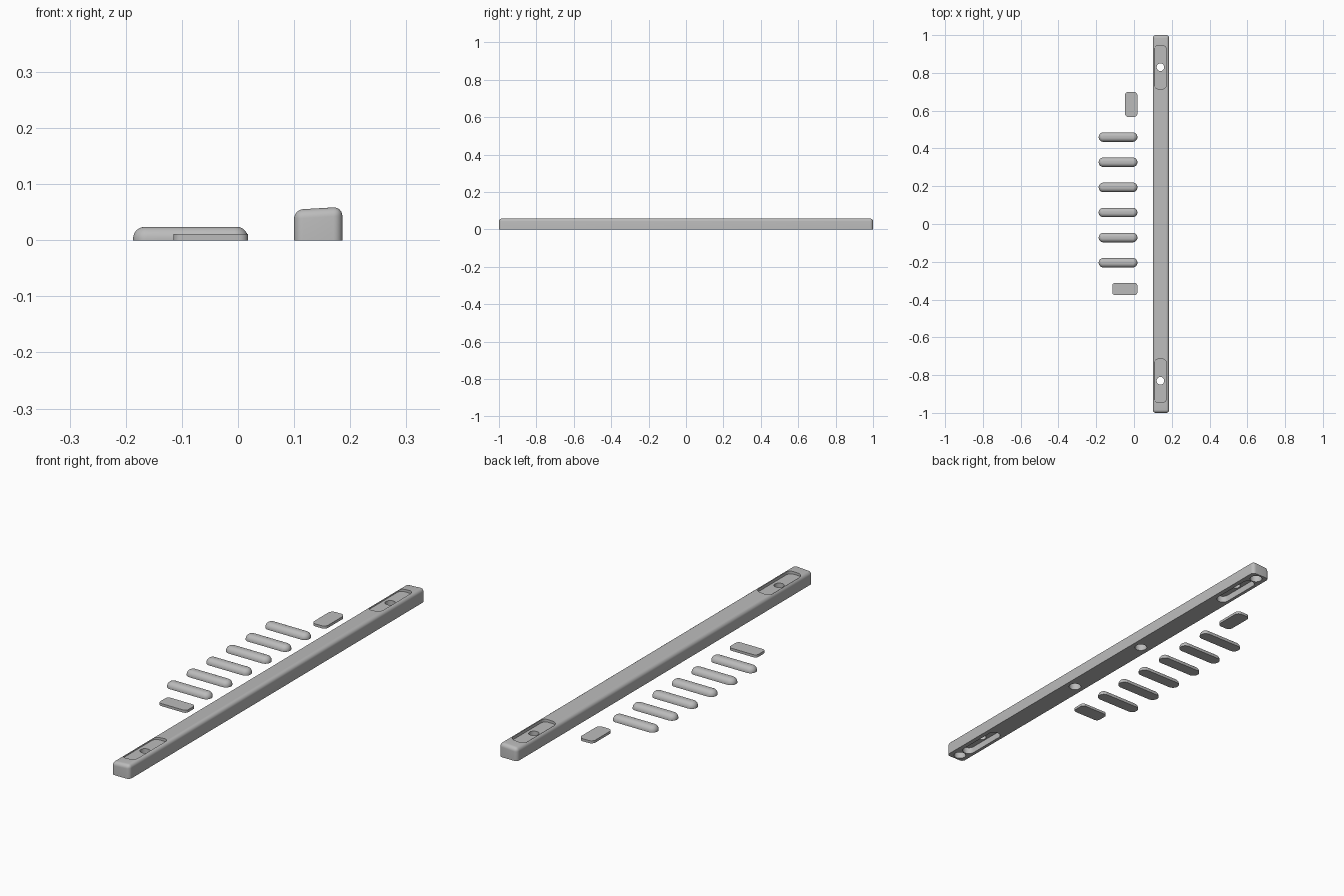
import bpy, bmesh, math

if "Cube" in bpy.data.objects:
    bpy.data.objects.remove(bpy.data.objects["Cube"])

grey = bpy.data.materials.new("plain grey")
grey.diffuse_color = (0.5, 0.5, 0.5, 1)
grey.use_nodes = True
grey.node_tree.nodes["Principled BSDF"].inputs["Base Color"].default_value = grey.diffuse_color


def finish(name, bm, smooth=True):
    bmesh.ops.recalc_face_normals(bm, faces=bm.faces)
    mesh = bpy.data.meshes.new(name)
    bm.to_mesh(mesh)
    bm.free()
    mesh.materials.append(grey)
    ob = bpy.data.objects.new(name, mesh)
    bpy.context.collection.objects.link(ob)
    if smooth:
        shade(ob)
    return ob


def shade(ob):
    bpy.ops.object.select_all(action='DESELECT')
    ob.select_set(True)
    bpy.context.view_layer.objects.active = ob
    bpy.ops.object.shade_smooth_by_angle(angle=math.radians(35))


def outline(hx, hy, r, n=8):
    """Rounded rectangle around the origin."""
    pts = []
    for k, (sx, sy) in enumerate([(1, 1), (-1, 1), (-1, -1), (1, -1)]):
        for i in range(n + 1):
            a = (k + i / n) * math.pi / 2
            pts.append((sx * (hx - r) + r * math.cos(a), sy * (hy - r) + r * math.sin(a)))
    return pts


def slab(name, cx, cy, hx, hy, r, layers, smooth=True):
    """Stack of rounded rectangles; layers holds (inset, z) pairs."""
    bm = bmesh.new()
    rings = [[bm.verts.new((cx + x, cy + y, z))
              for x, y in outline(hx - d, hy - d, max(r - d, 0.001))] for d, z in layers]
    n = len(rings[0])
    for a, b in zip(rings, rings[1:]):
        for i in range(n):
            j = (i + 1) % n
            bm.faces.new((a[i], a[j], b[j], b[i]))
    bm.faces.new(rings[0])
    bm.faces.new(rings[-1])
    return finish(name, bm, smooth)


# long bar: sloping top, every edge but the bottom ones rounded
bm = bmesh.new()
profile = [(0.10, 0), (0.186, 0), (0.186, 0.0595), (0.10, 0.0545)]
face = bm.faces.new([bm.verts.new((x, -1, z)) for x, z in profile])
ext = bmesh.ops.extrude_face_region(bm, geom=[face])
bmesh.ops.translate(bm, vec=(0, 2, 0),
                    verts=[v for v in ext["geom"] if isinstance(v, bmesh.types.BMVert)])
edges = [e for e in bm.edges if max(v.co.z for v in e.verts) > 0.01]
bmesh.ops.bevel(bm, geom=edges, offset=0.016, segments=6, profile=0.5, affect='EDGES')
bar = finish("long_bar", bm, False)

# recesses, screw holes and round sockets cut into the bar
cutters = []
for s in (-1, 1):
    y = 0.83 * s
    cutters.append(slab("top_recess_cutter", 0.14, y, 0.032, 0.115, 0.022,
                        [(0, 0.046), (0, 0.1)], False))
    cutters.append(slab("bottom_recess_cutter", 0.14, y, 0.026, 0.108, 0.0255,
                        [(0, -0.05), (0, 0.028)], False))
    cutters.append(slab("screw_hole_cutter", 0.14, y, 0.02, 0.02, 0.0199,
                        [(0, -0.06), (0, 0.11)], False))
    for sy in (0.967, 0.215):
        cutters.append(slab("socket_cutter", 0.143, sy * s, 0.025, 0.025, 0.0249,
                            [(0, -0.05), (0, 0.035)], False))
bpy.context.view_layer.objects.active = bar
for c in cutters:
    mod = bar.modifiers.new("cut", 'BOOLEAN')
    mod.operation = 'DIFFERENCE'
    mod.solver = 'EXACT'
    mod.object = c
    bpy.ops.object.modifier_apply(modifier=mod.name)
    bpy.data.objects.remove(c, do_unlink=True)
shade(bar)

# six domed strips in a row
dome = [(0.021 * (1 - math.cos(a)), 0.003 * (i > 0) + 0.021 * math.sin(a))
        for i, a in enumerate([0] + [k * math.pi / 16 for k in range(9)])]
for i in range(6):
    slab("domed_strip", -0.0845, 0.46 - 0.133 * i, 0.1025, 0.025, 0.0245, dome)

# thin flat pads at both ends of the row
slab("back_pad", -0.015, 0.633, 0.033, 0.067, 0.02, [(0, 0), (0, 0.011)])
slab("front_pad", -0.0485, -0.344, 0.0665, 0.032, 0.015, [(0, 0), (0, 0.011)])
